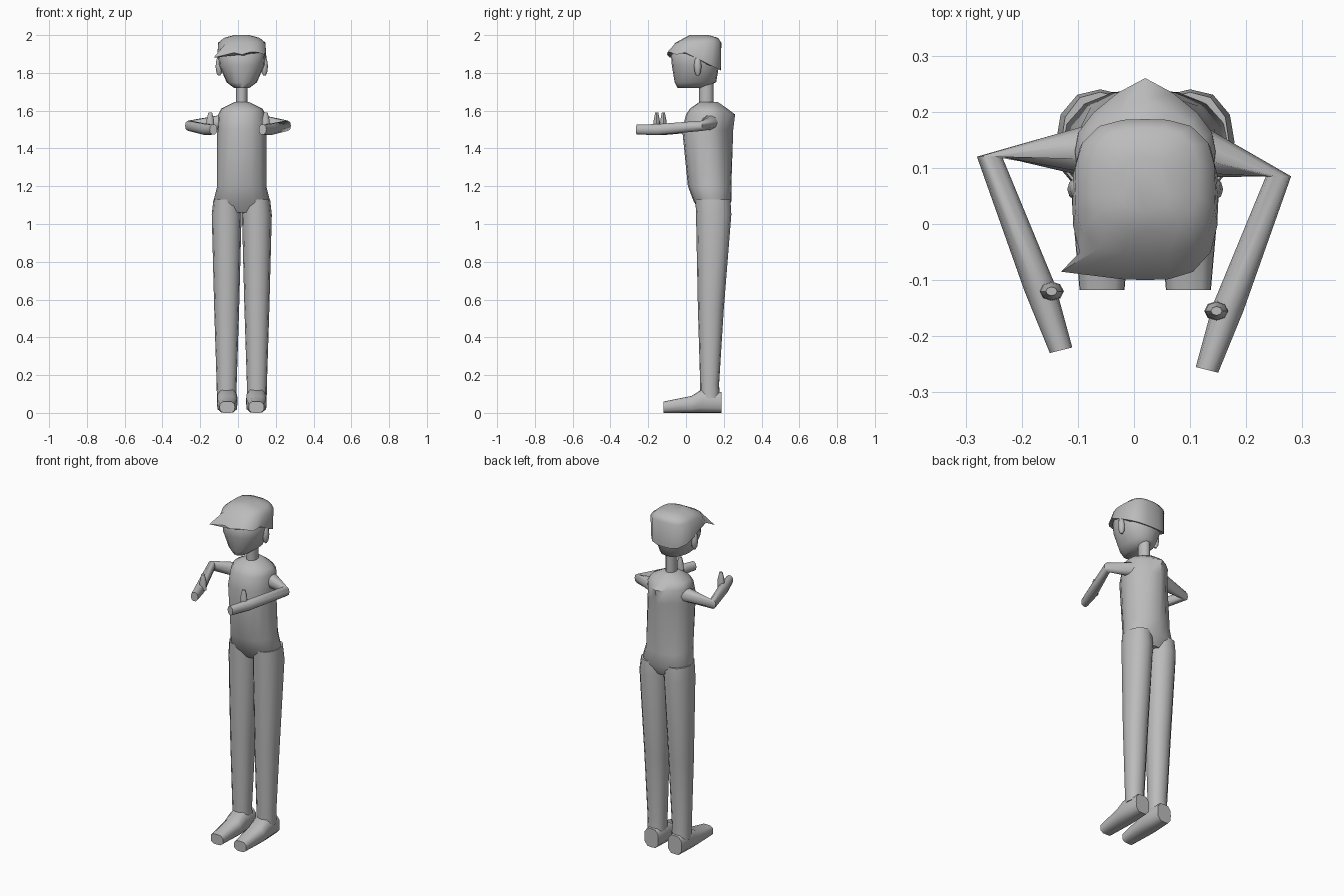
import bpy, bmesh, math
from mathutils import Vector

cube = bpy.data.objects.get("Cube")
if cube:
    bpy.data.objects.remove(cube, do_unlink=True)

grey = bpy.data.materials.new("plain grey")
grey.use_nodes = True
grey.diffuse_color = (.5, .5, .5, 1)
grey.node_tree.nodes["Principled BSDF"].inputs["Base Color"].default_value = grey.diffuse_color

MIDDLE = .02  # the body stands slightly left of the origin


def level(height, half, front, back, middle=MIDDLE):
    """Horizontal ring: centre and two half axes."""
    centre = Vector((middle, (front + back) / 2, height))
    return centre, Vector((half, 0, 0)), Vector((0, (back - front) / 2, 0))


def upright(depth, half, top, middle):
    """Vertical ring resting on the ground."""
    centre = Vector((middle, depth, top / 2))
    return centre, Vector((half, 0, 0)), Vector((0, 0, top / 2))


def bridge(outer, inner, thickness):
    """Vertical ring between two points of a limb."""
    return (outer + inner) / 2, (outer - inner) / 2, Vector((0, 0, thickness))


def loft(name, rings, sides=16, power=2.3, edit=None, angle=50):
    """Skin a list of rings; a higher power gives squarer sections."""
    bm = bmesh.new()
    loops = []
    for centre, across, along in rings:
        loop = []
        for i in range(sides):
            turn = math.tau * i / sides
            c, s = math.cos(turn), math.sin(turn)
            reach = (abs(c) ** power + abs(s) ** power) ** (-1 / power)
            loop.append(bm.verts.new(centre + (across * c + along * s) * reach))
        loops.append(loop)
    for lower, upper in zip(loops, loops[1:]):
        for i in range(sides):
            bm.faces.new((lower[i - 1], lower[i], upper[i], upper[i - 1]))
    bm.faces.new(loops[0])
    bm.faces.new(loops[-1])
    if edit:
        edit(loops)
    bmesh.ops.recalc_face_normals(bm, faces=bm.faces)
    mesh = bpy.data.meshes.new(name)
    bm.to_mesh(mesh)
    bm.free()
    mesh.materials.append(grey)
    part = bpy.data.objects.new(name, mesh)
    bpy.context.collection.objects.link(part)
    bpy.ops.object.select_all(action="DESELECT")
    part.select_set(True)
    bpy.context.view_layer.objects.active = part
    bpy.ops.object.shade_smooth_by_angle(angle=math.radians(angle))


# Torso and hips, with a ridge down the upper back
def ridge_back(loops):
    for loop in loops[3:]:
        for vert in loop:
            behind = max(0, vert.co.y - .14)
            vert.co.y -= 3.5 * behind * abs(vert.co.x - MIDDLE)


loft("torso", [
    level(height=1.06, half=.11, front=.08, back=.21),
    level(height=1.12, half=.15, front=.04, back=.24),
    level(height=1.2, half=.13, front=.01, back=.24),
    level(height=1.5, half=.13, front=-.02, back=.25),
    level(height=1.58, half=.125, front=0, back=.26),
    level(height=1.61, half=.11, front=.02, back=.22),
    level(height=1.645, half=.04, front=.07, back=.17),
], edit=ridge_back)

# Neck
loft("neck", [level(height, half=.03, front=.07, back=.145) for height in (1.6, 1.8)],
     sides=12, power=2)

# Head
loft("head", [
    level(height=1.72, half=.04, front=-.045, back=.08),
    level(height=1.75, half=.08, front=-.06, back=.16),
    level(height=1.84, half=.12, front=-.075, back=.175),
    level(height=1.9, half=.125, front=-.08, back=.18),
    level(height=1.95, half=.11, front=-.04, back=.17),
], angle=60)


# Hair cap with a ragged fringe, a pointed side lock and a lower nape
def shape_hair(loops):
    rim = loops[0]
    for i, vert in enumerate(rim):
        if vert.co.y < 0:
            vert.co.z += .008 * math.sin(i * 2)
        else:
            vert.co.z -= .5 * vert.co.y
    lock = min(rim, key=lambda vert: vert.co.x + vert.co.y)
    lock.co = Vector((-.13, -.085, 1.88))


loft("hair", [
    level(height=1.905, half=.13, front=-.1, back=.185),
    level(height=1.96, half=.125, front=-.055, back=.187),
    level(height=1.985, half=.095, front=-.01, back=.17),
    level(height=2, half=.04, front=.02, back=.12),
], sides=20, power=3, edit=shape_hair)


# Ears, legs, feet, arms and thumbs are built once per side
def build_side(name, side, arm_shift):
    def body(distance):
        return MIDDLE + side * distance

    # Ear, a flat upright oval
    ear = []
    for step in (-1, -.7, 0, .7, 1):
        swell = math.sqrt(1.1 - step * step)
        ear.append(level(height=1.835 + step * .05, half=.018 * swell,
                         front=.062 - .02 * swell, back=.062 + .02 * swell,
                         middle=body(.12)))
    loft(name + "_ear", ear, sides=10, power=2)

    # Leg, tapering from hip to ankle
    loft(name + "_leg", [
        level(height=.08, half=.052, front=.075, back=.18, middle=body(.08)),
        level(height=.15, half=.053, front=.075, back=.175, middle=body(.08)),
        level(height=.55, half=.066, front=.063, back=.2, middle=body(.08)),
        level(height=1.05, half=.079, front=.053, back=.24, middle=body(.08)),
        level(height=1.13, half=.07, front=.05, back=.235, middle=body(.08)),
    ], sides=12)

    # Foot, from toe to heel
    loft(name + "_foot", [
        upright(depth=-.118, half=.04, top=.06, middle=body(.077)),
        upright(depth=.03, half=.053, top=.09, middle=body(.077)),
        upright(depth=.085, half=.054, top=.125, middle=body(.077)),
        upright(depth=.188, half=.045, top=.11, middle=body(.077)),
    ], sides=12, power=4)

    # Arm, bent forward at the elbow
    def reach(across, depth, height=1.5):
        return Vector((side * across, depth + arm_shift, height))

    shoulder = Vector((body(.1), .13, 1.54))
    armpit = Vector((0, .047, 0))
    loft(name + "_arm", [
        bridge(shoulder + armpit, shoulder - armpit, thickness=.04),
        bridge(reach(.28, .12, 1.52), reach(.235, .12, 1.52), thickness=.028),
        bridge(reach(.195, -.12), reach(.14, -.11), thickness=.03),
        bridge(reach(.15, -.23), reach(.11, -.22), thickness=.027),
    ], sides=10)

    # Thumb, pointing up and narrowing
    root = reach(.147, -.12)
    loft(name + "_thumb", [
        level(height=root.z + rise, half=width, front=root.y - width * .8,
              back=root.y + width * .8, middle=root.x)
        for rise, width in ((0, .022), (.05, .02), (.09, .01))
    ], sides=8, power=2)


build_side("right", side=-1, arm_shift=0)
build_side("left", side=1, arm_shift=-.035)
